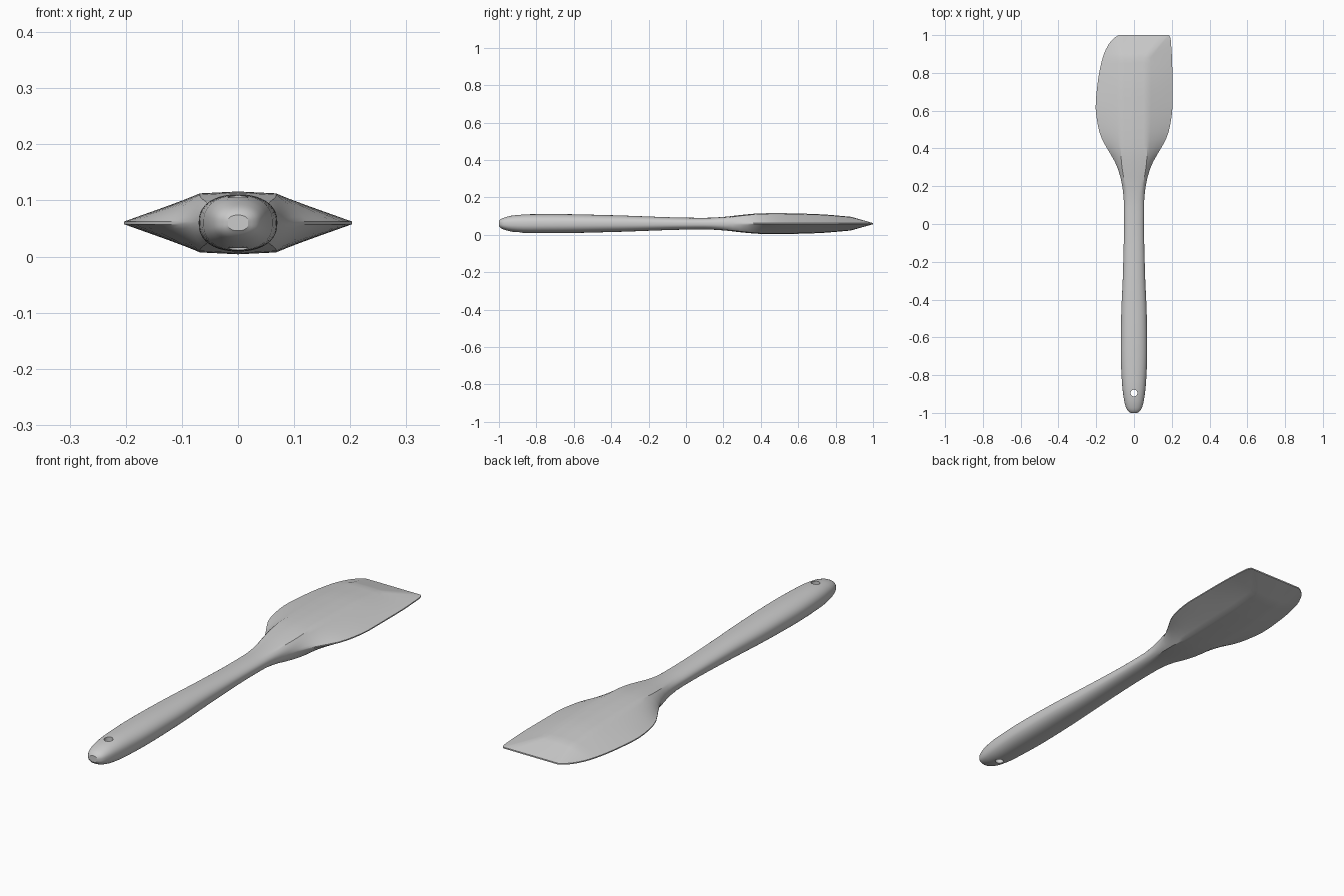
import bpy, bmesh, math

if "Cube" in bpy.data.objects:
    bpy.data.objects.remove(bpy.data.objects["Cube"])

MID = 0.06    # height of the edge line
EDGE = 0.0025  # half thickness of the rim

# profiles along y: (y, value)
HANDLE_W = [(-1, .018), (-.99, .032), (-.97, .043), (-.93, .053), (-.85, .063),
            (-.68, .07), (-.5, .068), (-.25, .058), (0, .053), (.12, .054), (.2, .062),
            (.3, .088), (.38, .13), (.45, .17), (.52, .191), (.62, .203)]
LEFT_W = HANDLE_W + [(.75, .192), (.88, .166), (.95, .135), (.985, .105), (1, .08)]
RIGHT_W = HANDLE_W + [(.8, .203), (.97, .195), (.99, .191), (1, .184)]
HEIGHT = [(-1, .014), (-.99, .024), (-.97, .033), (-.93, .043), (-.85, .05),
          (-.7, .051), (-.4, .045), (0, .032), (.1, .031), (.2, .036), (.3, .047),
          (.4, .055), (.48, .056), (.7, .051), (.88, .037)]


def sample(table, y):
    """Monotone cubic interpolation of a profile."""
    n = len(table)
    d = [(table[i + 1][1] - table[i][1]) / (table[i + 1][0] - table[i][0]) for i in range(n - 1)]
    m = [d[0]] + [0 if a * b <= 0 else 2 * a * b / (a + b) for a, b in zip(d, d[1:])] + [d[-1]]
    for i in range(n - 1):
        (y0, v0), (y1, v1) = table[i], table[i + 1]
        if y <= y1 or i == n - 2:
            s = y1 - y0
            t = min(max((y - y0) / s, 0), 1)
            return (v0 * (1 + 2 * t) * (1 - t) ** 2 + m[i] * s * t * (1 - t) ** 2
                    + v1 * t * t * (3 - 2 * t) + m[i + 1] * s * t * t * (t - 1))


def half_section(y, w, end_shoulder):
    """Upper quarter from the rim to the centre: ellipse on the handle, bevelled slab on the blade."""
    end = max(0, (y - .88) / .12)
    h = sample(HEIGHT, y) if end == 0 else .037 + (EDGE + .0005 - .037) * end
    shoulder = min(.068 + (end_shoulder - .068) * end, w * .97)
    b = min(max((y - .08) / .36, 0), 1)
    b = b * b * (3 - 2 * b)
    pts = []
    for i in range(11):
        a = math.radians(i * 9)
        ex, ez = w * math.cos(a) ** .9, EDGE + (h - EDGE) * math.sin(a) ** .9
        if i <= 6:
            t = i / 6
            bx, bz = w + (shoulder - w) * t, EDGE + (h * .94 - EDGE) * t
        else:
            t = (i - 6) / 4
            bx, bz = shoulder * (1 - t), h * (.94 + .06 * t)
        pts.append((ex + (bx - ex) * b, ez + (bz - ez) * b))
    pts[-1] = (0, pts[-1][1])
    return pts


# spatula body: one loft from handle tip to blade edge
ys = [-1, -.996, -.99, -.98, -.97, -.95, -.93, -.9, -.87]
ys += [-.83 + .04 * i for i in range(43)]
ys += [.88, .9, .92, .94, .955, .97, .98, .988, .995, 1]
bm = bmesh.new()
rings = []
for y in ys:
    r = half_section(y, sample(RIGHT_W, y), .18)
    l = half_section(y, sample(LEFT_W, y), .078)
    upper = r + [(-x, z) for x, z in reversed(l[:-1])]
    ring = upper + [(x, -z) for x, z in reversed(upper)]
    rings.append([bm.verts.new((x, y, MID + z)) for x, z in ring])
for a, b in zip(rings, rings[1:]):
    n = len(a)
    for i in range(n):
        bm.faces.new((a[i], a[(i + 1) % n], b[(i + 1) % n], b[i]))
bm.faces.new(rings[0])
bm.faces.new(rings[-1])
bmesh.ops.recalc_face_normals(bm, faces=bm.faces)
mesh = bpy.data.meshes.new("spatula")
bm.to_mesh(mesh)
bm.free()
spatula = bpy.data.objects.new("spatula", mesh)
bpy.context.collection.objects.link(spatula)

grey = bpy.data.materials.new("light grey")
grey.diffuse_color = (.6, .6, .6, 1)
grey.use_nodes = True
grey.node_tree.nodes["Principled BSDF"].inputs["Base Color"].default_value = grey.diffuse_color
mesh.materials.append(grey)

# hanging hole
bpy.ops.mesh.primitive_cylinder_add(vertices=24, radius=.018, depth=.4, location=(0, -.895, MID))
cutter = bpy.context.object
cutter.name = "hole_cutter"
cutter.data.materials.append(grey)
mod = spatula.modifiers.new("hole", "BOOLEAN")
mod.operation = "DIFFERENCE"
mod.solver = "EXACT"
mod.object = cutter
bpy.ops.object.select_all(action="DESELECT")
spatula.select_set(True)
bpy.context.view_layer.objects.active = spatula
bpy.ops.object.modifier_apply(modifier="hole")
bpy.data.objects.remove(cutter)
bpy.ops.object.shade_smooth_by_angle(angle=math.radians(30))
